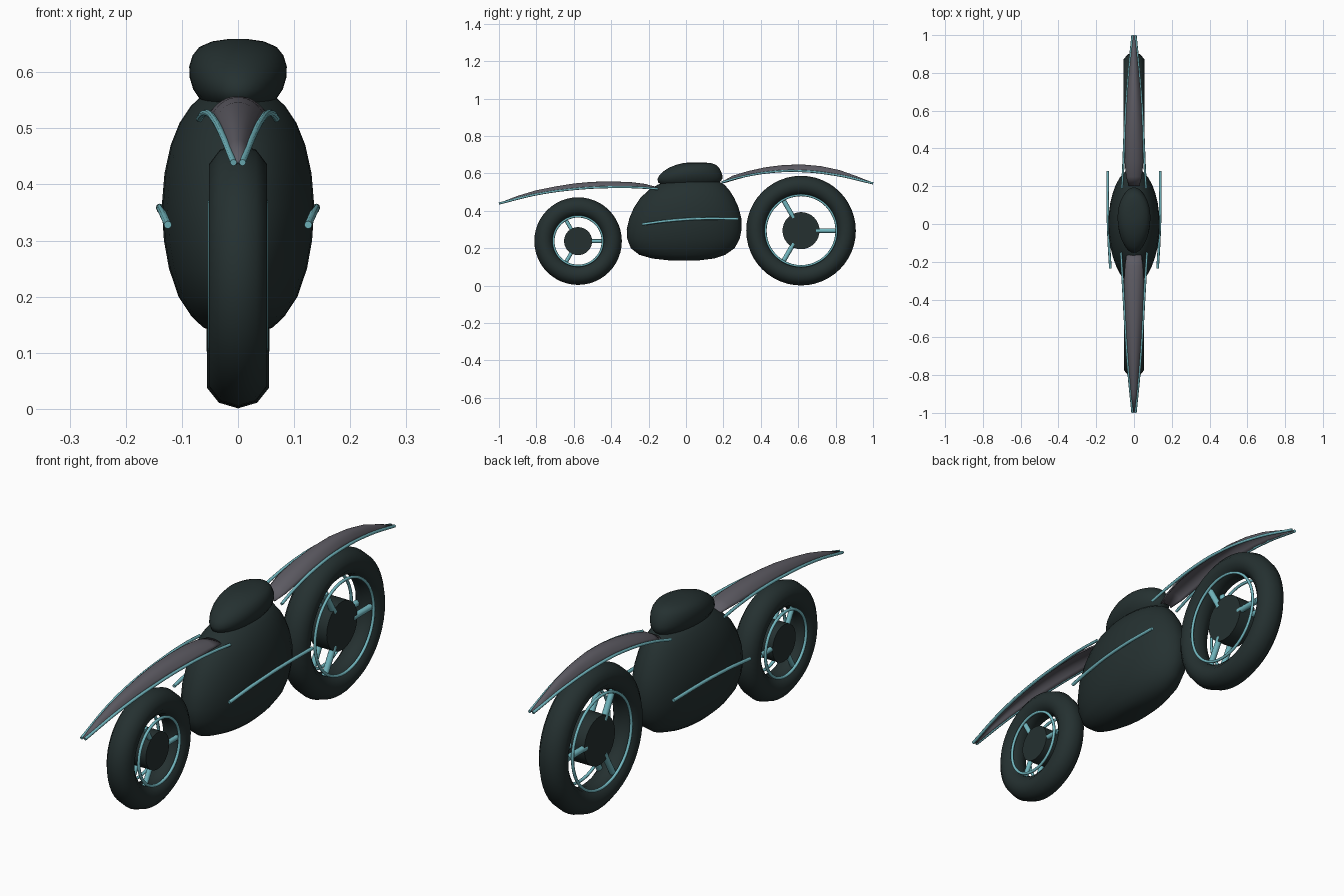
import bpy
import bmesh
from math import sin, cos, pi, radians
from mathutils import Vector, Matrix

if "Cube" in bpy.data.objects:
    bpy.data.objects.remove(bpy.data.objects["Cube"])


def make_material(name, rgb):
    m = bpy.data.materials.new(name)
    m.use_nodes = True
    m.diffuse_color = (*rgb, 1)
    m.node_tree.nodes["Principled BSDF"].inputs["Base Color"].default_value = (*rgb, 1)
    return m


DARK = make_material("dark green black", (0.018, 0.030, 0.030))
GREY = make_material("warm grey", (0.110, 0.105, 0.125))
TEAL = make_material("pale teal", (0.17, 0.48, 0.53))


def select(ob):
    bpy.ops.object.select_all(action='DESELECT')
    ob.select_set(True)
    bpy.context.view_layer.objects.active = ob


def finish(name, bm, material, angle=50):
    bmesh.ops.recalc_face_normals(bm, faces=bm.faces)
    me = bpy.data.meshes.new(name)
    bm.to_mesh(me)
    bm.free()
    me.materials.append(material)
    ob = bpy.data.objects.new(name, me)
    bpy.context.collection.objects.link(ob)
    select(ob)
    bpy.ops.object.shade_smooth_by_angle(angle=radians(angle))
    return ob


def bridge(bm, rings, closed=True):
    """Join rows of vertices with quads."""
    for a, b in zip(rings, rings[1:]):
        n = len(a)
        for i in range(n if closed else n - 1):
            j = (i + 1) % n
            bm.faces.new((a[i], a[j], b[j], b[i]))


def loft(name, levels, material, sides=32):
    """Stack of ellipses; each level is (z, back end, front end, half width)."""
    bm = bmesh.new()
    rings = []
    for z, y0, y1, w in levels:
        mid, half = (y0 + y1) / 2, (y1 - y0) / 2
        angles = [2 * pi * i / sides for i in range(sides)]
        rings.append([bm.verts.new((w * cos(a), mid + half * sin(a), z)) for a in angles])
    bridge(bm, rings)
    bm.faces.new(rings[0])
    bm.faces.new(rings[-1])
    return finish(name, bm, material, 80)


def ring(name, centre, radius, tube_x, tube_r, sides, material, x=0):
    """Torus around the x axis with an elliptical tube."""
    bm = bmesh.new()
    rings = []
    for i in range(48):
        a = 2 * pi * i / 48
        row = []
        for j in range(sides):
            t = 2 * pi * j / sides
            r = radius + tube_r * cos(t)
            row.append(bm.verts.new((x + tube_x * sin(t), centre.y + r * cos(a), centre.z + r * sin(a))))
        rings.append(row)
    bridge(bm, rings + rings[:1])
    return finish(name, bm, material, 60)


def rod(name, a, b, radius, material, sides=12):
    a, b = Vector(a), Vector(b)
    d = b - a
    bm = bmesh.new()
    place = Matrix.Translation((a + b) / 2) @ d.to_track_quat('Z', 'Y').to_matrix().to_4x4()
    bmesh.ops.create_cone(bm, cap_ends=True, segments=sides, radius1=radius,
                          radius2=radius, depth=d.length, matrix=place)
    return finish(name, bm, material)


def pipe(name, points, radius, material):
    cu = bpy.data.curves.new(name, 'CURVE')
    cu.dimensions = '3D'
    cu.bevel_depth, cu.bevel_resolution = radius, 2
    cu.use_fill_caps, cu.resolution_u = True, 8
    sp = cu.splines.new('BEZIER')
    sp.bezier_points.add(len(points) - 1)
    for p, co in zip(sp.bezier_points, points):
        p.co = co
        p.handle_left_type = p.handle_right_type = 'AUTO'
    cu.materials.append(material)
    ob = bpy.data.objects.new(name, cu)
    bpy.context.collection.objects.link(ob)
    select(ob)
    bpy.ops.object.convert(target='MESH')
    bpy.ops.object.shade_smooth_by_angle(angle=radians(50))


def wheel(name, y, z, outer, inner, hub, half_width, spoke):
    c = Vector((0, y, z))
    ring(name + "_tyre", c, (outer + inner) / 2, half_width, (outer - inner) / 2, 10, DARK)
    rod(name + "_hub", (-0.04, y, z), (0.04, y, z), hub, DARK, 32)
    for side, s in (("left", 1), ("right", -1)):
        x = s * half_width * 0.87
        ring(f"{name}_{side}_rim", c, inner + 0.002, 0.006, 0.006, 8, TEAL, x)
        for k in range(3):
            a = 2 * pi * k / 3
            d = Vector((0, cos(a), sin(a)))
            off = Vector((s * 0.03, 0, 0))
            rod(f"{name}_{side}_spoke_{k + 1}", c + off + d * (hub - 0.02),
                c + off + d * (inner + 0.008), spoke, TEAL)


def fender(name, stations):
    """Arched sheet; each station is (y, half width, edge z, ridge z)."""
    bm = bmesh.new()
    rows = []
    for y, w, edge, ridge in stations:
        row = []
        for i in range(13):
            t = i / 6 - 1
            row.append(bm.verts.new((w * t, y, edge + (ridge - edge) * (1 - abs(t) ** 2.4))))
        rows.append(row)
    bridge(bm, rows, closed=False)
    ob = finish(name, bm, GREY, 60)
    if ob.data.polygons[0].normal.z < 0:
        ob.data.flip_normals()
    thick = ob.modifiers.new("thickness", 'SOLIDIFY')
    thick.thickness, thick.offset = 0.006, -1


def mirrored_pipe(name, points, radius):
    for side, s in (("left", 1), ("right", -1)):
        pipe(f"{side}_{name}", [(s * x, y, z) for x, y, z in points], radius, TEAL)


# Wheels
wheel("front_wheel", -0.577, 0.238, 0.234, 0.13, 0.075, 0.0545, 0.010)
wheel("rear_wheel", 0.615, 0.294, 0.293, 0.188, 0.099, 0.058, 0.0125)

# Body shell and seat
loft("body", [(.135, -.09, .07, .035), (.145, -.18, .15, .062), (.165, -.25, .21, .083),
              (.20, -.295, .26, .106), (.25, -.314, .287, .123), (.30, -.317, .297, .132),
              (.36, -.303, .296, .136), (.42, -.277, .28, .131), (.47, -.243, .257, .120),
              (.51, -.20, .232, .104), (.54, -.15, .205, .084), (.56, -.10, .17, .062),
              (.57, -.03, .10, .03)], DARK)
loft("seat", [(.525, -.05, .11, .035), (.535, -.11, .155, .052), (.55, -.148, .178, .067),
              (.57, -.153, .194, .08), (.59, -.143, .194, .086), (.61, -.122, .188, .087),
              (.63, -.092, .177, .081), (.645, -.055, .162, .069), (.655, -.015, .135, .046),
              (.659, .02, .09, .018)], DARK)

# Fenders
fender("front_fender", [(-.997, .008, .438, .443), (-.9, .018, .466, .480), (-.8, .027, .488, .510),
                        (-.7, .035, .504, .530), (-.6, .042, .516, .546), (-.5, .048, .523, .555),
                        (-.4, .052, .526, .557), (-.3, .053, .527, .554), (-.22, .048, .525, .544),
                        (-.15, .038, .518, .526)])
fender("rear_fender", [(.20, .028, .551, .560), (.25, .042, .566, .588), (.33, .050, .588, .612),
                       (.42, .050, .603, .632), (.52, .048, .611, .645), (.62, .043, .612, .648),
                       (.72, .036, .604, .639), (.82, .027, .588, .618), (.91, .017, .569, .586),
                       (.997, .007, .547, .552)])

# Fender trim tubes
mirrored_pipe("front_fender_trim", [(.008, -1, .439), (.028, -.8, .488), (.043, -.6, .516),
                                    (.054, -.4, .527), (.063, -.25, .525), (.069, -.15, .517)], .006)
mirrored_pipe("rear_fender_trim", [(.064, .19, .552), (.057, .3, .582), (.051, .45, .607),
                                   (.044, .6, .613), (.028, .8, .592), (.008, 1, .547)], .006)

# Side rails
mirrored_pipe("side_rail", [(.125, -.235, .328), (.133, -.1, .346), (.139, .08, .358),
                            (.139, .28, .357)], .007)
